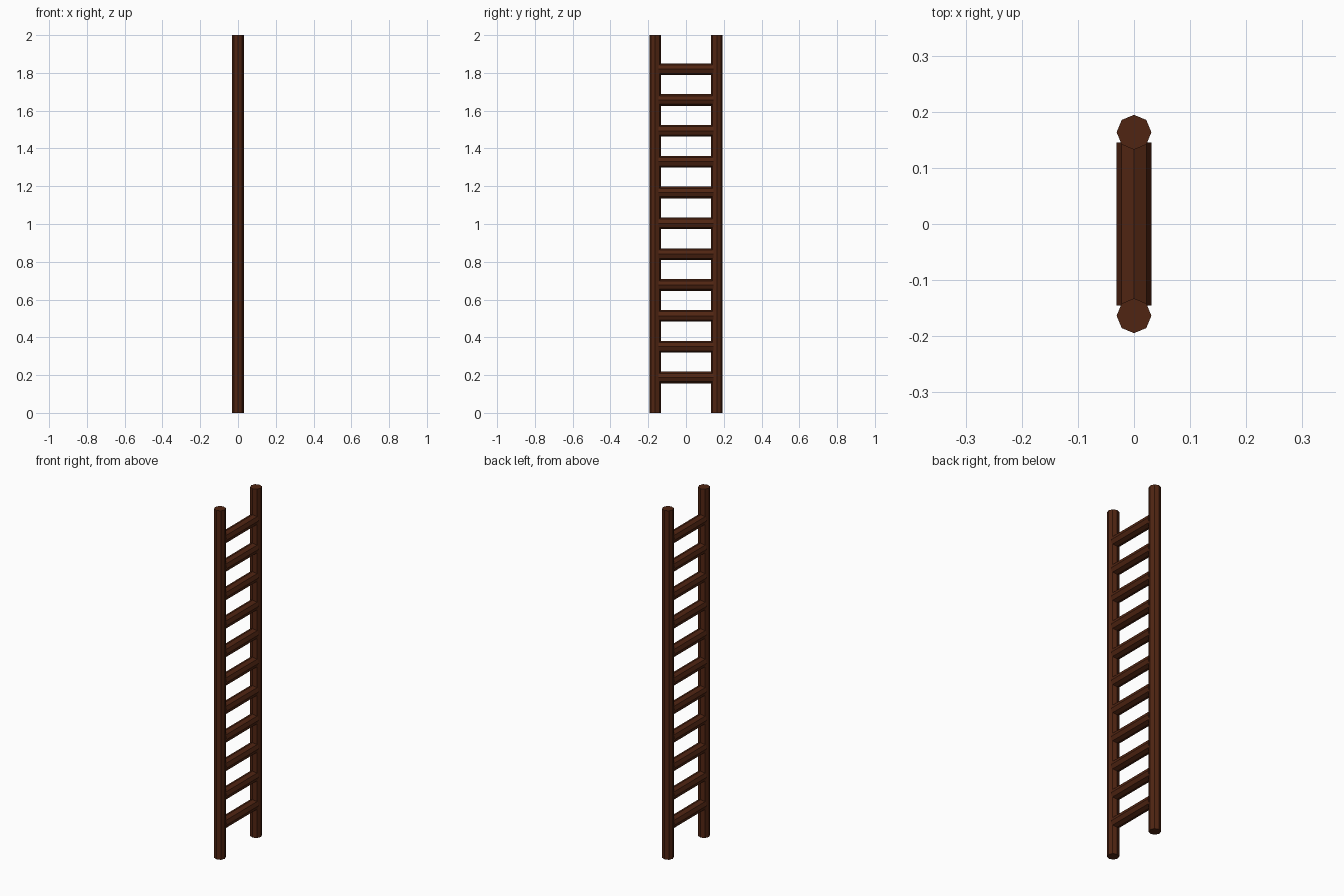
import bpy
import math

cube = bpy.data.objects.get("Cube")
if cube:
    bpy.data.objects.remove(cube, do_unlink=True)

RADIUS = 0.031
RAIL_Y = 0.1635
RUNG_COUNT = 11
RUNG_LOW, RUNG_HIGH = 0.187, 1.82

# Dark brown wood
wood = bpy.data.materials.new("dark_brown_wood")
wood.use_nodes = True
color = (0.08, 0.018, 0.006, 1)
wood.diffuse_color = color
wood.node_tree.nodes["Principled BSDF"].inputs["Base Color"].default_value = color


def pole(name, length, location, tilt=0):
    """Eight-sided flat-shaded pole with corners on its axes."""
    bpy.ops.mesh.primitive_cylinder_add(
        vertices=8, radius=RADIUS, depth=length,
        location=location, rotation=(tilt, 0, 0))
    obj = bpy.context.object
    obj.name = name
    obj.data.materials.append(wood)
    return obj


# Upright rails
for name, side in (("front_rail", -1), ("back_rail", 1)):
    pole(name, 2, (0, side * RAIL_Y, 1))

# Evenly spaced rungs, ends sunk into the rails
step = (RUNG_HIGH - RUNG_LOW) / (RUNG_COUNT - 1)
for i in range(RUNG_COUNT):
    pole(f"rung_{i + 1}", 0.29, (0, 0, RUNG_LOW + i * step), math.pi / 2)
